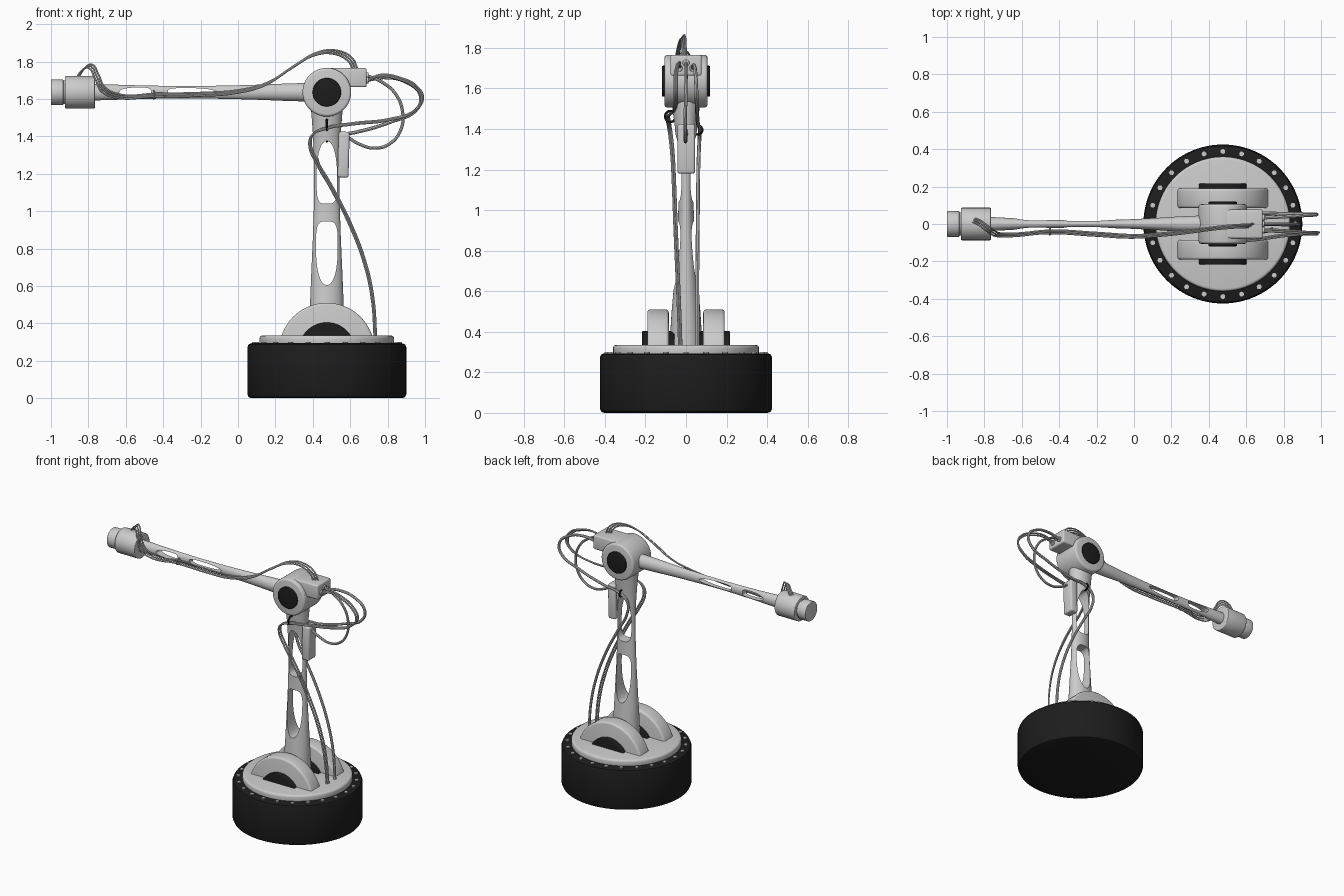
import bpy, bmesh
from math import pi, sin, cos, radians
from mathutils import Vector

if "Cube" in bpy.data.objects:
    bpy.data.objects.remove(bpy.data.objects["Cube"])

CX, ELBOW_Z, SHOULDER_Z = 0.475, 1.636, 0.255
black = bpy.data.materials.new("black_plastic")
black.diffuse_color = (0.012, 0.012, 0.012, 1)
black.use_nodes = True
black.node_tree.nodes["Principled BSDF"].inputs["Base Color"].default_value = black.diffuse_color
ROT = {'X': (0, pi / 2, 0), 'Y': (pi / 2, 0, 0), 'Z': (0, 0, 0)}


def finish(ob, name=None, mat=None, bevel=0, segs=3):
    """Name, bevel, bake modifiers, shade and colour a part."""
    if name:
        ob.name = name
    bpy.ops.object.select_all(action='DESELECT')
    bpy.context.view_layer.objects.active = ob
    ob.select_set(True)
    if bevel:
        m = ob.modifiers.new("bevel", 'BEVEL')
        m.width, m.segments, m.limit_method = bevel, segs, 'ANGLE'
        m.angle_limit = radians(40)
    bpy.ops.object.convert(target='MESH')
    ob = bpy.context.object
    bpy.ops.object.shade_smooth_by_angle(angle=radians(35))
    if mat:
        ob.data.materials.clear()
        ob.data.materials.append(mat)
    return ob


def cyl(name, loc, r, length, axis='Z', mat=None, bevel=0, segs=3, sides=64):
    bpy.ops.mesh.primitive_cylinder_add(vertices=sides, radius=r, depth=length,
                                        location=loc, rotation=ROT[axis])
    return finish(bpy.context.object, name, mat, bevel, segs)


def box(name, lo, hi, bevel=0.01, rot_y=0):
    lo, hi = Vector(lo), Vector(hi)
    bpy.ops.mesh.primitive_cube_add(size=1, location=(lo + hi) / 2, rotation=(0, rot_y, 0))
    ob = bpy.context.object
    ob.scale = hi - lo
    bpy.ops.object.transform_apply(location=False, rotation=False, scale=True)
    return finish(ob, name, None, bevel)


def ring(name, loc, major, minor, mat=None):
    bpy.ops.mesh.primitive_torus_add(location=loc, rotation=ROT['X'], major_radius=major,
                                     minor_radius=minor, major_segments=24, minor_segments=8)
    return finish(bpy.context.object, name, mat)


def mesh_object(name, bm):
    bmesh.ops.recalc_face_normals(bm, faces=bm.faces)
    me = bpy.data.meshes.new(name)
    bm.to_mesh(me)
    bm.free()
    ob = bpy.data.objects.new(name, me)
    bpy.context.collection.objects.link(ob)
    return ob


def slot(along, point, flat, half, half_depth=0.3):
    """Teardrop cutter running through y: rounded tip at `point`, blunt end at `flat`."""
    mid = flat + (point - flat) * 0.42
    bm = bmesh.new()
    vs = []
    for i in range(40):
        a = 2 * pi * i / 40
        c, s = cos(a), sin(a)
        p = 0.9 if c > 0 else 0.5
        u = mid + abs(c) ** p * ((point - mid) if c > 0 else (flat - mid))
        w = half * (1 if s > 0 else -1) * abs(s) ** p
        x, z = (CX + w, u) if along == 'Z' else (u, ELBOW_Z + w)
        vs.append(bm.verts.new((x, -half_depth, z)))
    f = bm.faces.new(vs)
    ext = bmesh.ops.extrude_face_region(bm, geom=[f])['geom']
    bmesh.ops.translate(bm, vec=(0, 2 * half_depth, 0),
                        verts=[v for v in ext if isinstance(v, bmesh.types.BMVert)])
    ob = mesh_object("slot_cutter", bm)
    ob.hide_render = True
    return ob


def arm(name, along, stations, slots, n=48):
    """Loft of ellipses (position, half width in the front view, half width in y)."""
    bm = bmesh.new()
    loops = []
    for t, w, d in stations:
        loop = []
        for i in range(n):
            a = 2 * pi * i / n
            p, q = w * cos(a), d * sin(a)
            loop.append(bm.verts.new((CX + p, q, t) if along == 'Z' else (t, q, ELBOW_Z + p)))
        loops.append(loop)
    for a, b in zip(loops, loops[1:]):
        for i in range(n):
            bm.faces.new((a[i], a[(i + 1) % n], b[(i + 1) % n], b[i]))
    bm.faces.new(loops[0])
    bm.faces.new(loops[-1])
    ob = mesh_object(name, bm)
    cutters = [slot(along, *s) for s in slots]
    for c in cutters:
        m = ob.modifiers.new("slot", 'BOOLEAN')
        m.operation, m.solver, m.object = 'DIFFERENCE', 'EXACT', c
    ob = finish(ob)
    for c in cutters:
        bpy.data.objects.remove(c)
    return ob


def cable(name, pts, r, off=(0, 0, 0)):
    cu = bpy.data.curves.new(name, 'CURVE')
    cu.dimensions, cu.bevel_depth, cu.bevel_resolution = '3D', r, 2
    cu.resolution_u, cu.use_fill_caps = 8, True
    sp = cu.splines.new('BEZIER')
    sp.bezier_points.add(len(pts) - 1)
    for bp, p in zip(sp.bezier_points, pts):
        bp.co = Vector(p) + Vector(off)
        bp.handle_left_type = bp.handle_right_type = 'AUTO'
    ob = bpy.data.objects.new(name, cu)
    bpy.context.collection.objects.link(ob)
    return finish(ob)


# base drum, turntable and bolts
cyl("base_drum", (CX, 0, 0.147), 0.425, 0.294, mat=black, bevel=0.022, segs=2, sides=96)
cyl("turntable", (CX, 0, 0.307), 0.36, 0.056, bevel=0.015, sides=96)
for i in range(24):
    a = 2 * pi * i / 24
    cyl("base_bolt", (CX + 0.388 * cos(a), 0.388 * sin(a), 0.294), 0.013, 0.014, sides=12)

# shoulder brackets with black hubs
for s in (-1, 1):
    cyl("shoulder_bracket", (CX, s * 0.138, SHOULDER_Z), 0.255, 0.106, 'Y', bevel=0.014)
    cyl("shoulder_hub", (CX, s * 0.137, SHOULDER_Z), 0.15, 0.16, 'Y', black, 0.006)

# lower and upper arms, waisted and slotted
arm("lower_arm", 'Z',
    [(0.25, .096, .083), (0.36, .094, .08), (0.5, .090, .071), (0.6, .086, .062), (0.72, .081, .053),
     (0.85, .075, .044), (1.0, .070, .038), (1.12, .068, .037), (1.22, .068, .040), (1.32, .070, .047),
     (1.42, .075, .056), (1.5, .081, .067), (1.56, .086, .074), (1.62, .086, .074)],
    [(1.375, 1.04, .055), (0.605, 0.945, .058)])
arm("upper_arm", 'X',
    [(-0.78, .044, .038), (-0.7, .042, .034), (-0.58, .038, .027), (-0.45, .035, .022),
     (-0.3, .033, .020), (-0.15, .034, .021), (0.0, .037, .026), (0.13, .041, .033),
     (0.25, .046, .041), (0.38, .050, .046)],
    [(-0.635, -0.465, .025), (-0.12, -0.375, .022)])

# elbow joint and its rear junction box
cyl("elbow_joint", (CX, 0, ELBOW_Z), 0.13, 0.212, 'Y', bevel=0.014)
cyl("elbow_hub", (CX, 0, ELBOW_Z), 0.076, 0.238, 'Y', black, 0.005)
box("junction_box", (0.49, -0.077, 1.663), (0.688, 0.077, 1.765))
for y, z in ((-0.034, 1.70), (0, 1.725), (0.034, 1.70)):
    cyl("cable_socket", (0.69, y, z), 0.017, 0.016, 'X', bevel=0.003, sides=20)

# wrist at the end of the upper arm
cyl("wrist_housing", (-0.845, 0, ELBOW_Z), 0.087, 0.16, 'X', bevel=0.005)
cyl("wrist_neck", (-0.925, 0, ELBOW_Z), 0.062, 0.03, 'X')
cyl("wrist_flange", (-0.967, 0, ELBOW_Z), 0.069, 0.066, 'X', bevel=0.004)

# control box on the back of the lower arm
box("arm_control_box", (0.535, -0.042, 1.18), (0.594, 0.045, 1.425), 0.012, radians(1.5))

# cable clips
ring("cable_clip_front", (CX, -0.076, 1.462), 0.027, 0.006, black)
ring("cable_clip_back", (CX, 0.058, 1.395), 0.022, 0.006, black)
ring("upper_arm_clip", (-0.45, -0.038, 1.622), 0.02, 0.005)

# three cables over the upper arm, from wrist to junction box
over = [(-.86, .02, 1.71), (-.83, .01, 1.755), (-.79, -.02, 1.775), (-.755, -.045, 1.72), (-.72, -.058, 1.65),
        (-.64, -.058, 1.615), (-.45, -.042, 1.62), (-.2, -.055, 1.625), (0, -.066, 1.64),
        (.15, -.056, 1.68), (.3, -.04, 1.775), (.42, -.024, 1.842), (.52, -.014, 1.85), (.6, -.01, 1.81), (.63, -.008, 1.75)]
for i in (-1, 0, 1):
    cable("upper_cable", over, 0.005, (i * 0.01, i * 0.008, i * 0.009))

# front cable pair: junction box, loop behind elbow, clip, down to turntable
down = [(.69, -.034, 1.70), (.76, -.036, 1.725), (.86, -.042, 1.71), (.95, -.05, 1.665), (.985, -.05, 1.6),
        (.94, -.05, 1.535), (.81, -.06, 1.49), (.62, -.085, 1.468), (CX, -.088, 1.444), (.40, -.082, 1.41),
        (.385, -.075, 1.36), (.42, -.066, 1.265), (.49, -.06, 1.145), (.6, -.052, .93), (.68, -.043, .717),
        (.72, -.035, .53), (.735, -.028, .32)]
for i in (-1, 1):
    cable("front_cable", down, 0.006, (i * 0.004, i * 0.005, i * 0.004))

# back cable, mirrored route on the far side
back = [(.69, .034, 1.70), (.78, .038, 1.715), (.9, .045, 1.69), (.975, .05, 1.62), (.96, .052, 1.55),
        (.81, .055, 1.475), (.62, .06, 1.42), (CX, .068, 1.395), (.42, .066, 1.345), (.43, .062, 1.25),
        (.49, .06, 1.14), (.6, .058, .93), (.68, .056, .717), (.72, .056, .53), (.735, .056, .32)]
cable("back_cable", back, 0.0095)

# short loop from junction box into the control box
loop = [(.69, 0, 1.725), (.77, 0, 1.69), (.84, 0, 1.63), (.88, -.002, 1.53), (.868, -.004, 1.43),
        (.81, -.004, 1.36), (.73, -.002, 1.337), (.65, 0, 1.358), (.58, 0, 1.4)]
cable("control_box_cable", loop, 0.0085)
